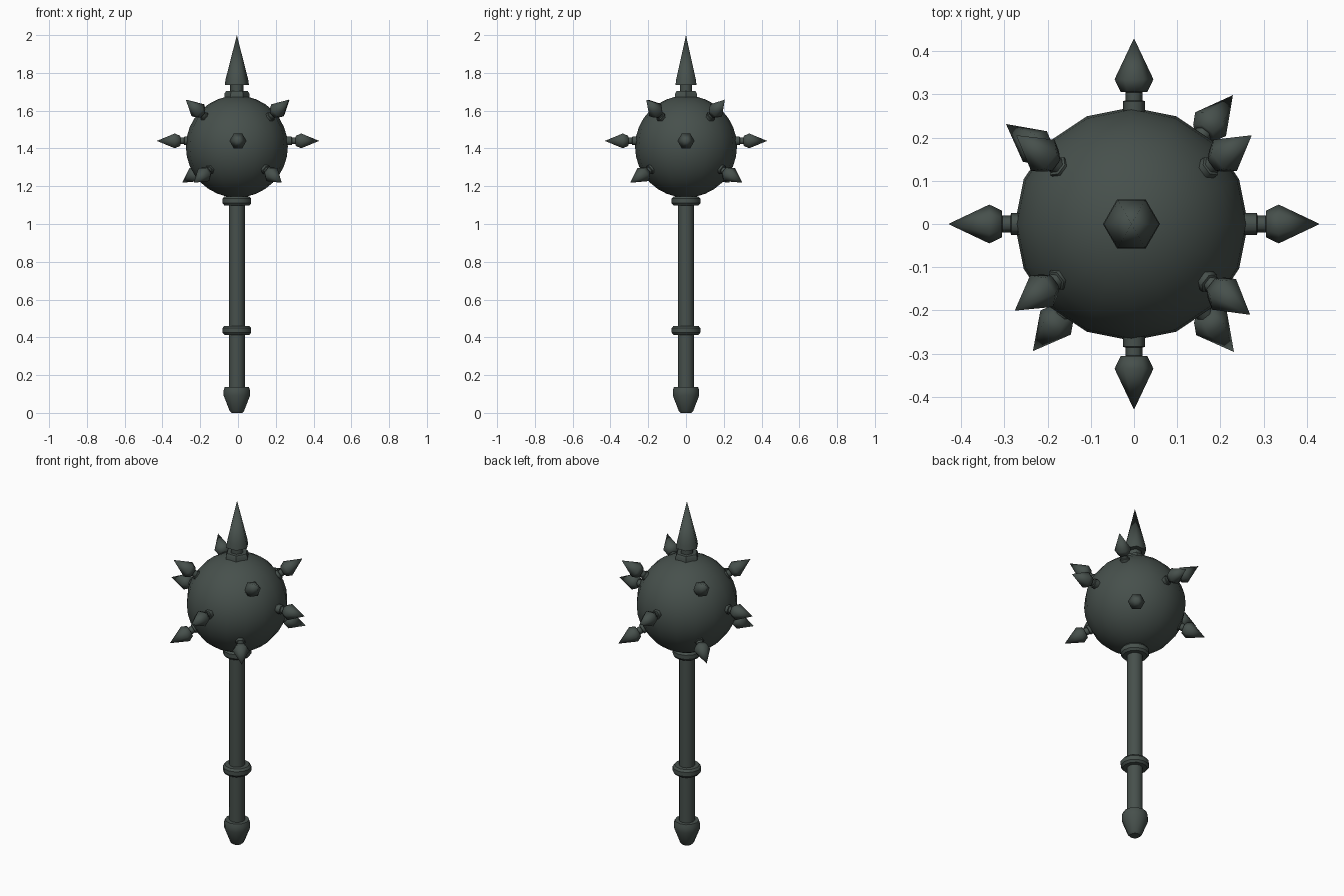
import bpy, bmesh
from math import sin, cos, pi, radians
from mathutils import Vector

if "Cube" in bpy.data.objects:
    bpy.data.objects.remove(bpy.data.objects["Cube"])

metal = bpy.data.materials.new("dark_iron")
metal.diffuse_color = (0.062, 0.08, 0.072, 1)
metal.use_nodes = True
metal.node_tree.nodes["Principled BSDF"].inputs["Base Color"].default_value = metal.diffuse_color


def lathe(name, profile, sides, origin, axis=(0, 0, 1), smooth=35):
    """Revolve (radius, distance) points around an axis; a corner lies horizontally."""
    d = Vector(axis).normalized()
    u = Vector((0, 0, 1)).cross(d)
    u = u.normalized() if u.length > 1e-4 else Vector((1, 0, 0))
    v = d.cross(u)
    o = Vector(origin)
    bm = bmesh.new()
    rings = []
    for r, t in profile:
        if r < 1e-5:
            rings.append([bm.verts.new(o + d * t)])
        else:
            rings.append([bm.verts.new(o + d * t + (u * cos(a) + v * sin(a)) * r)
                          for a in (2 * pi * i / sides for i in range(sides))])
    for lo, hi in zip(rings, rings[1:]):
        for i in range(sides):
            j = (i + 1) % sides
            if len(lo) == 1:
                bm.faces.new((lo[0], hi[j], hi[i]))
            elif len(hi) == 1:
                bm.faces.new((lo[i], lo[j], hi[0]))
            else:
                bm.faces.new((lo[i], lo[j], hi[j], hi[i]))
    if len(rings[0]) > 1:
        bm.faces.new(rings[0][::-1])
    if len(rings[-1]) > 1:
        bm.faces.new(rings[-1])
    bmesh.ops.recalc_face_normals(bm, faces=bm.faces)
    me = bpy.data.meshes.new(name)
    bm.to_mesh(me)
    bm.free()
    me.materials.append(metal)
    ob = bpy.data.objects.new(name, me)
    bpy.context.collection.objects.link(ob)
    bpy.ops.object.select_all(action='DESELECT')
    ob.select_set(True)
    bpy.context.view_layer.objects.active = ob
    bpy.ops.object.shade_smooth_by_angle(angle=radians(smooth))
    return ob


CX = -0.006   # shaft and ball sit a hair left of the spike ring
BALL_Z, BALL_R = 1.41, 0.27

# Handle: shaft, rounded rings and tapered pommel
lathe("shaft", [(0.042, 0.1), (0.042, 1.16)], 12, (CX, 0, 0))
ring = [(0.04, -0.024), (0.066, -0.024), (0.076, -0.012),
        (0.076, 0.012), (0.066, 0.024), (0.04, 0.024)]
lathe("grip_ring", ring, 12, (CX, 0, 0.437))
lathe("head_ring", ring, 12, (CX, 0, 1.122))
lathe("pommel", [(0.028, 0), (0.038, 0.01), (0.07, 0.092), (0.07, 0.118),
                 (0.064, 0.138), (0.04, 0.138)], 12, (CX, 0, 0))

# Ball head
N = 16
ball = [(BALL_R * sin(pi * i / N), -BALL_R * cos(pi * i / N)) for i in range(N + 1)]
lathe("ball_head", ball, 16, (CX, 0, BALL_Z))

# Long top spike with its collar
lathe("top_collar", [(0.066, 1.64), (0.066, 1.69), (0.058, 1.703), (0.03, 1.703)],
      6, (CX, 0, 0))
lathe("top_spike", [(0.036, 1.68), (0.036, 1.735), (0.064, 1.737), (0.06, 1.765),
                    (0, 2.0)], 6, (CX, 0, 0), smooth=65)

# Small hexagonal spikes: four level, four raised, four lowered
spike = [(0.026, 0.23), (0.026, 0.284), (0.02, 0.286), (0.02, 0.305),
         (0.031, 0.306), (0.045, 0.335), (0, 0.43)]
for k in range(4):
    a = k * pi / 2
    lathe(f"level_spike_{k + 1}", spike, 6, (0, 0, 1.44), (cos(a), sin(a), 0), 65)

short = [(r, t - 0.008) for r, t in spike]
for label, elev, azimuths in (("upper", 36, (37, 143, 216, 322)),
                              ("lower", -27, (52.5, 142, 231.5, 308))):
    for k, az in enumerate(azimuths):
        a, e = radians(az), radians(elev)
        d = (cos(a) * cos(e), sin(a) * cos(e), sin(e))
        lathe(f"{label}_spike_{k + 1}", short, 6, (0, 0, BALL_Z), d, 65)
